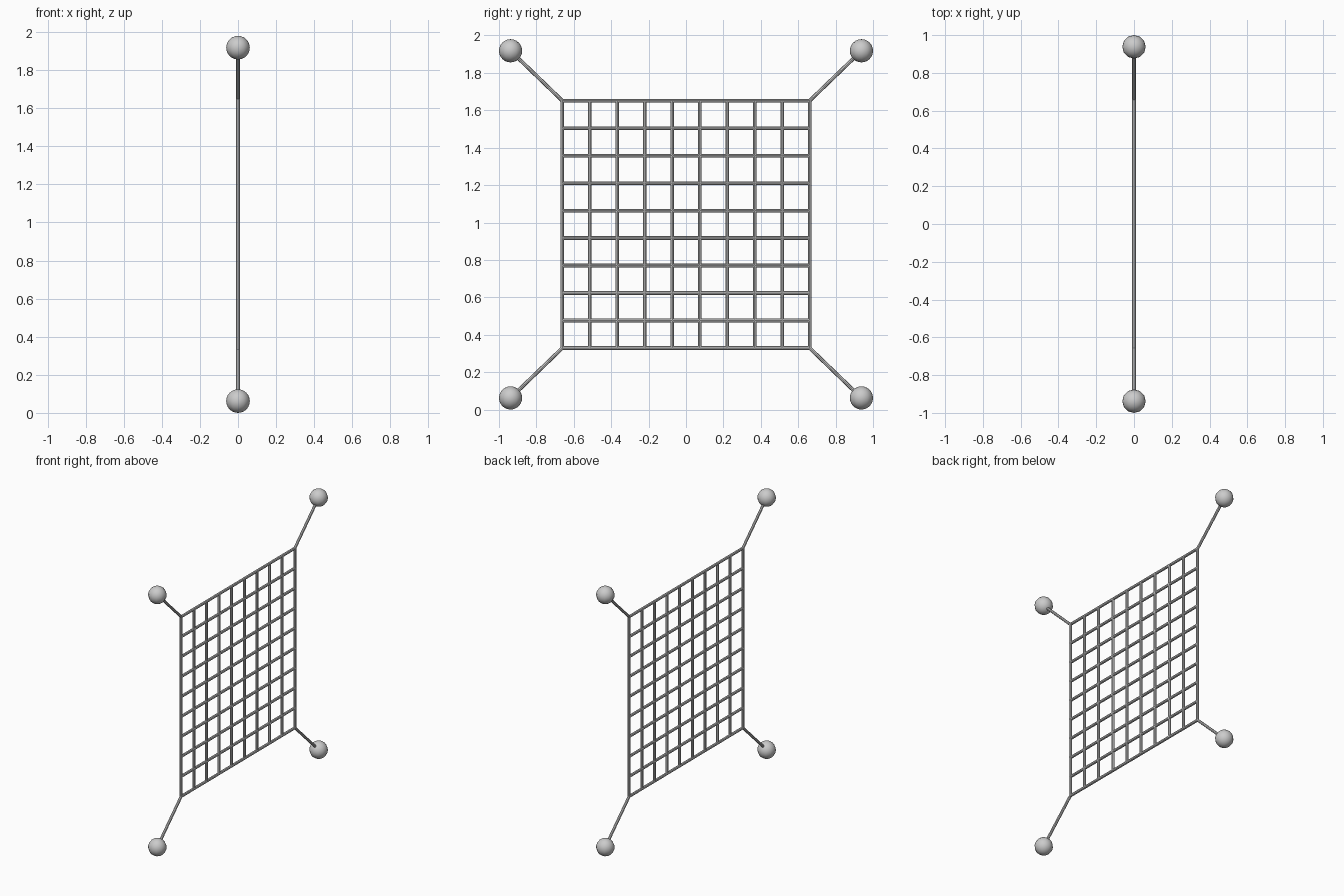
import bpy
from mathutils import Vector

if "Cube" in bpy.data.objects:
    bpy.data.objects.remove(bpy.data.objects["Cube"])

N = 10            # strands each way
H = 0.661         # half size of the net
CZ = 0.99         # net centre height
BALL_Y, BALL_DZ, BALL_R = 0.938, 0.928, 0.062
ROD_R = 0.01


def rod(name, a, b, r=ROD_R):
    a, b = Vector(a), Vector(b)
    d = b - a
    bpy.ops.mesh.primitive_cylinder_add(vertices=8, radius=r, depth=d.length, location=(a + b) / 2)
    o = bpy.context.object
    o.name = name
    o.rotation_euler = d.to_track_quat('Z', 'Y').to_euler()
    bpy.ops.object.shade_smooth_by_angle()
    return o


# net strands
for i in range(N):
    t = -H + 2 * H * i / (N - 1)
    rod(f"net_vertical_{i}", (0, t, CZ - H), (0, t, CZ + H))
    rod(f"net_horizontal_{i}", (0, -H, CZ + t), (0, H, CZ + t))

# corner tethers and weighted balls
for sy in (-1, 1):
    for sz in (-1, 1):
        tag = f"{'left' if sy < 0 else 'right'}_{'bottom' if sz < 0 else 'top'}"
        ball = (0, sy * BALL_Y, CZ + sz * BALL_DZ)
        rod(f"tether_{tag}", (0, sy * H, CZ + sz * H), ball)
        bpy.ops.mesh.primitive_uv_sphere_add(segments=12, ring_count=12, radius=BALL_R, location=ball)
        bpy.context.object.name = f"weight_{tag}"
        bpy.ops.object.shade_smooth_by_angle(angle=0.8)
